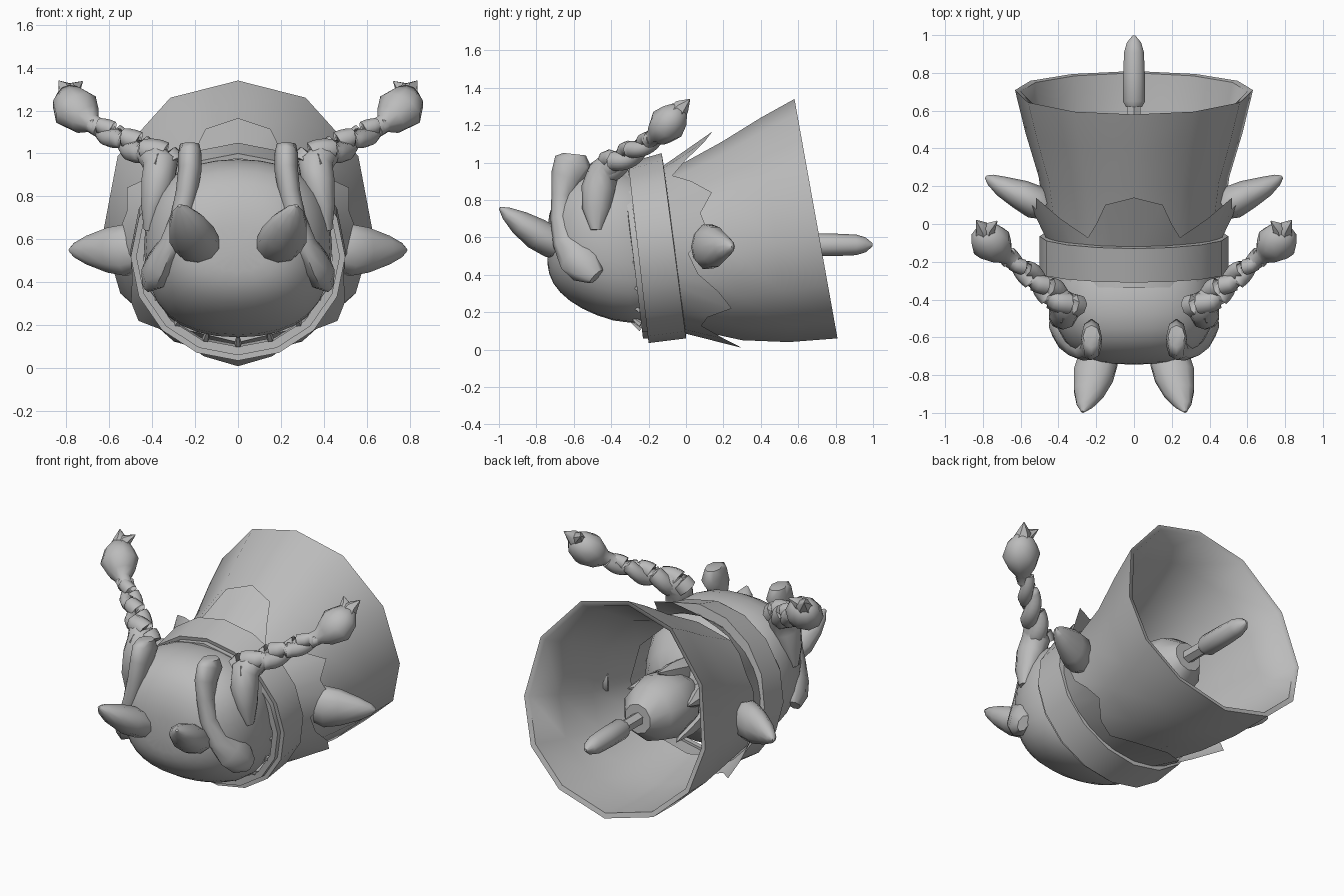
import bpy, bmesh, math
from mathutils import Vector

if "Cube" in bpy.data.objects:
    bpy.data.objects.remove(bpy.data.objects["Cube"])

grey = bpy.data.materials.new("plain grey")
grey.use_nodes = True
COL = (0.5, 0.5, 0.5, 1)
grey.diffuse_color = COL
grey.node_tree.nodes["Principled BSDF"].inputs["Base Color"].default_value = COL


def finish(name, bm, mirror=False, subsurf=0, angle=50):
    bmesh.ops.recalc_face_normals(bm, faces=bm.faces)
    mesh = bpy.data.meshes.new(name)
    bm.to_mesh(mesh)
    bm.free()
    mesh.materials.append(grey)
    ob = bpy.data.objects.new(name, mesh)
    bpy.context.collection.objects.link(ob)
    bpy.ops.object.select_all(action="DESELECT")
    ob.select_set(True)
    bpy.context.view_layer.objects.active = ob
    bpy.ops.object.shade_smooth_by_angle(angle=math.radians(angle))
    if mirror:
        ob.modifiers.new("mirror", "MIRROR").use_mirror_merge = False
    if subsurf:
        mod = ob.modifiers.new("smooth", "SUBSURF")
        mod.levels = mod.render_levels = subsurf
    return ob


def skin(bm, rings, loop=False, cap=True):
    """Bridge rings of points with quads."""
    vs = [[bm.verts.new(p) for p in r] for r in rings]
    n = len(vs[0])
    for a, b in zip(vs, vs[1:] + ([vs[0]] if loop else [])):
        for i in range(n):
            j = (i + 1) % n
            bm.faces.new((a[i], a[j], b[j], b[i]))
    if cap and not loop:
        bm.faces.new(vs[0])
        bm.faces.new(vs[-1])


def circle(n, power=1.0):
    out = []
    for i in range(n):
        t = 2 * math.pi * i / n
        s, c = math.sin(t), math.cos(t)
        out.append((math.copysign(abs(s) ** power, s), math.copysign(abs(c) ** power, c)))
    return out


def hull(name, sections, outline, loop=False, **kw):
    """Loft of tilted sections: top y, top z, bottom y, bottom z, half width."""
    bm = bmesh.new()
    rings = []
    for ty, tz, by, bz, w in sections:
        rings.append([(u * w, (ty + by) / 2 + v * (ty - by) / 2,
                       (tz + bz) / 2 + v * (tz - bz) / 2) for u, v in outline])
    skin(bm, rings, loop)
    return finish(name, bm, **kw)


def tube(bm, pts, n=8):
    """Sweep through x, y, z, sideways radius, other radius."""
    rings = []
    for i, (x, y, z, ra, rb) in enumerate(pts):
        a, b = pts[max(i - 1, 0)], pts[min(i + 1, len(pts) - 1)]
        t = (Vector(b[:3]) - Vector(a[:3])).normalized()
        side = Vector((1, 0, 0)) if abs(t.x) < 0.85 else Vector((0, 0, 1))
        side = (side - t * side.dot(t)).normalized()
        up = t.cross(side)
        rings.append([Vector((x, y, z)) + side * u * ra + up * v * rb for u, v in circle(n)])
    skin(bm, rings)


def tube_part(name, pts, n=8, **kw):
    bm = bmesh.new()
    tube(bm, pts, n)
    return finish(name, bm, **kw)


def cone(bm, base, tip, r, n=6):
    mid = [(p + q) / 2 for p, q in zip(base, tip)]
    tube(bm, [(*base, r, r), (*mid, r * .7, r * .7), (*tip, .003, .003)], n)


# flared shell, an uneven twelve-sided bell with wall thickness
half = [(.5, .875), (.89, .45), (1, -.12), (.87, -.55), (.52, -.86)]
bell_outline = [(0, 1)] + half + [(0, -1)] + [(-u, v) for u, v in reversed(half)]
hull("shell", [
    (-.12, .94, -.02, .12, .46), (.19, 1.11, .3, .05, .505),
    (.4, 1.24, .55, .04, .575), (.58, 1.34, .81, .06, .63), (.575, 1.31, .8, .09, .6),
    (.4, 1.205, .55, .07, .545), (.19, 1.07, .3, .08, .475), (-.12, .91, -.02, .15, .43)],
    bell_outline, loop=True, angle=60)

# collar band and its thin front lip
hull("collar", [
    (-.31, 1.0, -.2, .035, .5), (-.13, 1.05, 0, .06, .5),
    (-.12, .99, 0, .11, .455), (-.30, .95, -.2, .085, .455)], circle(16), loop=True, angle=40)
hull("collar_lip", [
    (-.34, .98, -.23, .06, .475), (-.31, .98, -.2, .06, .475),
    (-.31, .93, -.2, .1, .44), (-.34, .93, -.23, .1, .44)], circle(16), loop=True, angle=40)

# ragged leaf skirt around the shell: angle from the top, length
leaf = [(0, .25), (14, .21), (22, .1), (30, .03), (45, .12), (58, .22), (68, .15), (80, .18),
        (92, .06), (105, .1), (115, .2), (125, .26), (138, .12), (150, .08), (162, .2), (180, .29)]
leaf_all = leaf + [(360 - a, d) for a, d in reversed(leaf[1:-1])]
rings = [[], []]
for a, d in leaf_all:
    s, c = math.sin(math.radians(a)), math.cos(math.radians(a))
    y0 = -.05 - .06 * c
    grow = d * (.53 + .25 * c)
    rings[0].append((s * .465, y0 - .03, .53 + c * .44))
    rings[1].append((s * (.465 + grow), y0 + d, .53 + c * (.44 + grow)))
bm = bmesh.new()
skin(bm, rings, cap=False)
finish("leaf_skirt", bm, angle=30)

# boxy head tapering back into the shell
head = [(-.745, .65, .45, .14), (-.72, .8, .35, .27), (-.63, .94, .25, .38),
        (-.48, .99, .17, .45), (-.3, .98, .12, .45), (-.1, .88, .16, .38),
        (.08, .72, .38, .2)]
hull("head", [(y, t, y, b, w) for y, t, b, w in head], circle(16, .8), subsurf=1)

# upper lip with a dip in the middle, sunk into the head
lip = []
for i in range(13):
    x = -.3 + .05 * i
    lip.append((x, -.625 + 1.1 * x * x, .285 + .4 * x * x + (.015 if i == 6 else 0), .016, .016))
tube_part("upper_lip", lip, 6)

# little teeth along the jaw
bm = bmesh.new()
for deg in range(100, 261, 20):
    s, c = math.sin(math.radians(deg)), math.cos(math.radians(deg))
    cone(bm, (s * .44, -.24, .53 + c * .42), (s * .41, -.3, .54 + c * .385), .018, 5)
finish("teeth", bm)

# forward horns
tube_part("front_horn", [
    (.17, -.62, .54, .09, .07), (.19, -.72, .575, .11, .085), (.215, -.8, .62, .112, .085),
    (.24, -.89, .68, .085, .065), (.262, -.96, .73, .045, .035), (.272, -.995, .757, .008, .008)],
    10, mirror=True)

# drooping feelers, broad at the top, with club ends
tube_part("feeler", [
    (.225, -.595, 1.045, .045, .06), (.225, -.6, 1.0, .055, .105), (.225, -.64, .92, .055, .085),
    (.24, -.665, .82, .05, .055), (.265, -.67, .7, .05, .055), (.31, -.64, .58, .055, .075),
    (.355, -.585, .5, .065, .105), (.39, -.53, .44, .065, .1), (.42, -.48, .39, .03, .05)],
    8, mirror=True, angle=60)

# shoulder lumps
tube_part("shoulder", [
    (.42, -.48, .64, .02, .03), (.4, -.48, .75, .055, .075), (.375, -.47, .86, .08, .09),
    (.36, -.44, .95, .085, .085), (.4, -.4, .99, .07, .07), (.46, -.36, 1.02, .04, .04)],
    10, mirror=True, angle=60)

# braided arms, two twisted strands
a, b = Vector((.32, -.46, .95)), Vector((.67, -.17, 1.13))
axis = (b - a).normalized()
e1 = axis.cross(Vector((0, 0, 1))).normalized()
e2 = axis.cross(e1)
bm = bmesh.new()
for phase in (0, math.pi):
    strand = []
    for i in range(25):
        f = i / 24
        t = phase + f * math.pi * 3
        off = .032 - .014 * f
        p = a.lerp(b, f) + (e1 * math.cos(t) + e2 * math.sin(t)) * off
        r = .062 - .026 * f
        strand.append((*p, r, r))
    tube(bm, strand, 8)
finish("braided_arm", bm, mirror=True, angle=70)

# fists with two hooked claws
tube_part("hand", [
    (.64, -.2, 1.115, .045, .045), (.68, -.17, 1.14, .045, .045), (.71, -.14, 1.16, .08, .075),
    (.755, -.1, 1.205, .112, .1), (.78, -.06, 1.25, .09, .08), (.79, -.03, 1.29, .05, .045)],
    10, mirror=True, angle=60)
bm = bmesh.new()
for pts in ([(.79, -.07, 1.24, .06, .06), (.8, -.02, 1.3, .042, .042), (.835, .02, 1.338, .003, .003)],
            [(.775, -.06, 1.26, .05, .05), (.765, -.02, 1.305, .035, .035), (.725, .015, 1.335, .003, .003)]):
    tube(bm, pts, 6)
finish("claws", bm, mirror=True)

# side spikes on the shell
tube_part("side_spike", [
    (.47, .09, .55, .1, .07), (.52, .115, .55, .125, .09), (.6, .155, .55, .11, .08),
    (.7, .2, .55, .07, .055), (.76, .235, .55, .035, .03), (.785, .25, .55, .008, .008)],
    10, mirror=True)

# bulb, neck and clapper at the back
tube_part("rear_bulb", [
    (0, .02, .55, .12, .12), (0, .12, .55, .18, .18), (0, .25, .55, .2, .2),
    (0, .38, .555, .17, .17), (0, .48, .56, .09, .09)], 10)
tube_part("neck_rod", [(0, .44, .56, .04, .04), (0, .7, .56, .04, .04)], 6)
tube_part("clapper", [
    (0, .62, .56, .045, .045), (0, .65, .56, .062, .062), (0, .8, .56, .06, .06),
    (0, .91, .56, .055, .055), (0, .96, .56, .04, .04), (0, .998, .56, .008, .008)], 10)

# pointed sepals hugging the bulb
bm = bmesh.new()
for k in range(5):
    t = 2 * math.pi * k / 5
    s, c = math.sin(t), math.cos(t)
    cone(bm, (s * .15, .02, .55 + c * .15), (s * .22, .28, .55 + c * .22), .07)
finish("sepals", bm)
